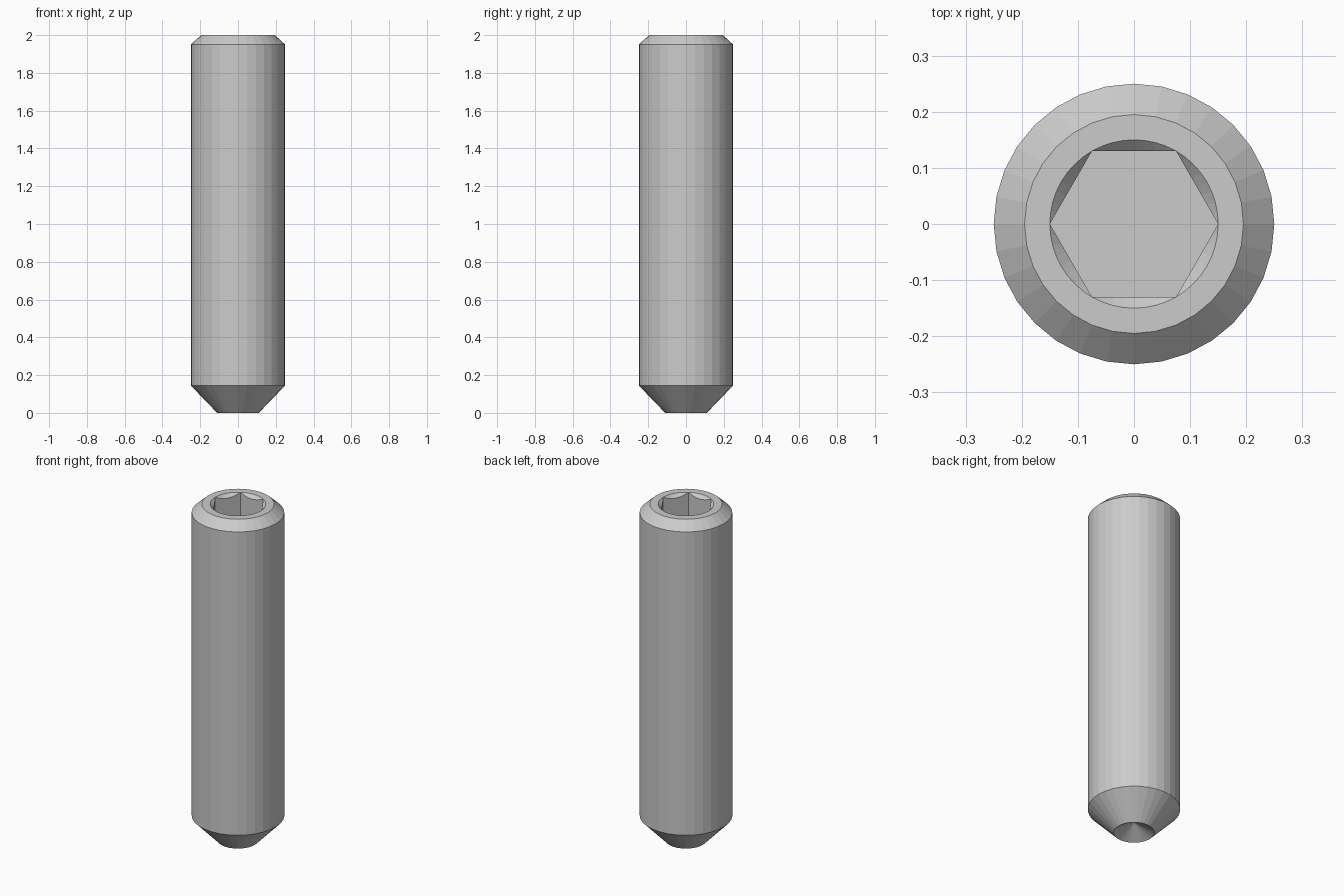
import bpy, bmesh
from math import sin, cos, pi

if "Cube" in bpy.data.objects:
    bpy.data.objects.remove(bpy.data.objects["Cube"])

SIDES = 32      # outer body facets
RIM = 48        # countersink steps, 8 per hex flat
HEX_R = 0.15    # corner radius of the hex socket
FLOOR_Z = 1.70  # socket floor

bm = bmesh.new()


def ring(n, radius, z):
    return [bm.verts.new((radius * cos(2 * pi * i / n), radius * sin(2 * pi * i / n), z))
            for i in range(n)]


def skin(a, b):
    n = len(a)
    for i in range(n):
        j = (i + 1) % n
        bm.faces.new((a[i], a[j], b[j], b[i]))


def loop_edges(loop):
    return [bm.edges.get((loop[i - 1], loop[i])) for i in range(len(loop))]


# Outer body: cup rim, point cone, shank, top chamfer
profile = [(0.11, 0.0), (0.25, 0.145), (0.25, 1.95), (0.195, 2.0)]
rings = [ring(SIDES, r, z) for r, z in profile]
for a, b in zip(rings, rings[1:]):
    skin(a, b)

# Cup point: shallow conical hollow in the bottom
apex = bm.verts.new((0, 0, 0.062))
for i in range(SIDES):
    bm.faces.new((rings[0][i], apex, rings[0][(i + 1) % SIDES]))

# Countersink: 45 degree cone meeting the hex walls in arcs
rim = ring(RIM, HEX_R, 2.0)
step = RIM // 6
lip = []
for i in range(RIM):
    if i % step == 0:
        lip.append(rim[i])      # corners touch the rim
        continue
    t = 2 * pi * i / RIM
    r = HEX_R * cos(pi / 6) / cos(t % (pi / 3) - pi / 6)
    lip.append(bm.verts.new((r * cos(t), r * sin(t), 2.0 - (HEX_R - r))))
for i in range(RIM):
    j = (i + 1) % RIM
    quad = list(dict.fromkeys((rim[i], rim[j], lip[j], lip[i])))
    bm.faces.new(quad)

# Hex socket walls and floor
floor = ring(6, HEX_R, FLOOR_Z)
for k in range(6):
    top = [lip[(k * step + m) % RIM] for m in range(step + 1)]
    bm.faces.new(top + [floor[(k + 1) % 6], floor[k]])
bm.faces.new(floor)

# Flat annulus on the top
bmesh.ops.bridge_loops(bm, edges=loop_edges(rings[-1]) + loop_edges(rim))

bmesh.ops.recalc_face_normals(bm, faces=bm.faces)
mesh = bpy.data.meshes.new("set_screw")
bm.to_mesh(mesh)
bm.free()
screw = bpy.data.objects.new("set_screw", mesh)
bpy.context.collection.objects.link(screw)
